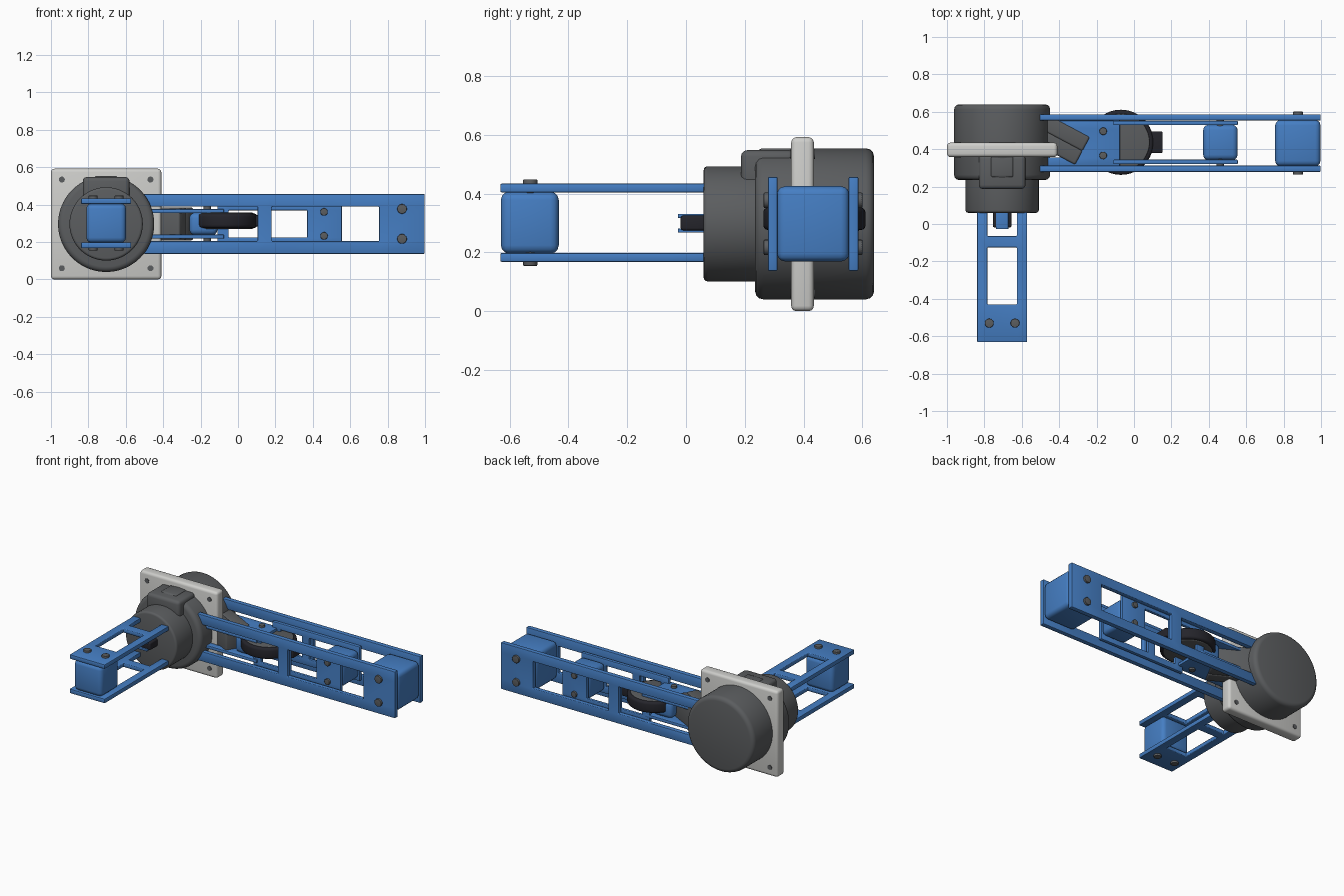
import bpy, bmesh, math
from mathutils import Matrix, Vector

if "Cube" in bpy.data.objects:
    bpy.data.objects.remove(bpy.data.objects["Cube"], do_unlink=True)


def material(name, r, g, b):
    m = bpy.data.materials.new(name)
    m.use_nodes = True
    m.diffuse_color = (r, g, b, 1)
    bsdf = next(n for n in m.node_tree.nodes if n.type == "BSDF_PRINCIPLED")
    bsdf.inputs["Base Color"].default_value = (r, g, b, 1)
    return m


BLUE = material("blue", 0.06, 0.21, 0.55)
GREY = material("dark grey", 0.105, 0.11, 0.115)
BLACK = material("black", 0.018, 0.018, 0.024)
WHITE = material("light grey", 0.62, 0.62, 0.60)
parts = []


def finish(name, bm, mat, bevel=0.0, segments=3):
    """Round the hard edges, then make the object."""
    bmesh.ops.recalc_face_normals(bm, faces=bm.faces)
    if bevel:
        hard = [e for e in bm.edges if e.is_manifold and e.calc_face_angle() > 0.6]
        bmesh.ops.bevel(bm, geom=hard, offset=bevel, segments=segments,
                        profile=0.5, affect="EDGES", clamp_overlap=True)
    mesh = bpy.data.meshes.new(name)
    bm.to_mesh(mesh)
    bm.free()
    mesh.materials.append(mat)
    ob = bpy.data.objects.new(name, mesh)
    bpy.context.collection.objects.link(ob)
    parts.append(ob)
    return ob


def box(name, lo, hi, mat, bevel=0.01, frame=Matrix()):
    lo, hi = Vector(lo), Vector(hi)
    bm = bmesh.new()
    bmesh.ops.create_cube(bm, size=1)
    for v in bm.verts:
        v.co = frame @ ((lo + hi) / 2 + v.co * (hi - lo))
    return finish(name, bm, mat, bevel)


def cylinder(name, centre, radius, depth, mat, frame=Matrix(), bevel=0.0, sides=64):
    """Cylinder along the frame's third axis."""
    bm = bmesh.new()
    bmesh.ops.create_cone(bm, cap_ends=True, segments=sides, radius1=radius,
                          radius2=radius, depth=depth)
    bmesh.ops.transform(bm, matrix=frame @ Matrix.Translation(centre), verts=bm.verts)
    return finish(name, bm, mat, bevel)


def axes(origin, u, w, n):
    m = Matrix((u, w, n)).transposed().to_4x4()
    m.translation = origin
    return m


def link_plate(name, frame, start, bars, half, window, n, thick):
    """Flat plate: two long rails joined by solid bars, with open windows between."""
    us = sorted({start, *[u for bar in bars for u in bar]})
    ws = [-half, -window, window, half]
    bm = bmesh.new()
    grid = [[bm.verts.new((u, w, n - thick / 2)) for w in ws] for u in us]
    for i in range(len(us) - 1):
        mid = (us[i] + us[i + 1]) / 2
        solid = any(a < mid < b for a, b in bars)
        for j in range(3):
            if j != 1 or solid:
                bm.faces.new((grid[i][j], grid[i + 1][j], grid[i + 1][j + 1], grid[i][j + 1]))
    out = bmesh.ops.extrude_face_region(bm, geom=bm.faces[:])
    top = [g for g in out["geom"] if isinstance(g, bmesh.types.BMVert)]
    bmesh.ops.translate(bm, vec=(0, 0, thick), verts=top)
    bmesh.ops.delete(bm, geom=[v for v in bm.verts if not v.link_faces], context="VERTS")
    bmesh.ops.transform(bm, matrix=frame, verts=bm.verts)
    finish(name, bm, BLUE, 0.005, 2)


def arm(name, frame, start, bars, half, window, gap, thick, block, bolt_u, bolt_w, bolt_r):
    """Two mirrored plates with a rounded block clamped between them."""
    for side, label in ((1, "upper"), (-1, "lower")):
        link_plate(f"{name}_{label}_plate", frame, start, bars, half, window, side * gap, thick)
    u0, u1, w = block
    n = gap - thick / 2 + 0.002
    box(f"{name}_block", (u0, -w, -n), (u1, w, n), BLUE, 0.028, frame)
    for s in (1, -1):
        cylinder(f"{name}_bolt", (bolt_u, s * bolt_w, 0), bolt_r, 2 * gap + thick + 0.028,
                 GREY, frame, 0.003, 20)


X, Y, Z = Vector((1, 0, 0)), Vector((0, 1, 0)), Vector((0, 0, 1))
MZ = 0.297
motor = axes((-0.705, 0, MZ), X, Z, -Y)

# Main motor, mounting plate and its screws
cylinder("motor_body", (0, 0, -0.4375), 0.257, 0.405, GREY, motor, 0.028, 96)
cylinder("motor_front", (0, 0, -0.2), 0.196, 0.28, GREY, motor, 0.014, 96)
box("mounting_plate", (-0.295, -0.297, -0.435), (0.295, 0.295, -0.358), WHITE, 0.018, motor)
for sx in (-1, 1):
    for sz in (-1, 1):
        cylinder("mounting_screw", (sx * 0.237, sz * 0.237, -0.397), 0.016, 0.084,
                 GREY, motor, 0.0, 20)

# Connector housing on top of the motor
box("connector_housing", (-0.83, 0.187, 0.40), (-0.58, 0.37, 0.548), GREY, 0.022)
box("connector_lid", (-0.765, 0.25, 0.53), (-0.645, 0.36, 0.554), GREY, 0.01)

# Long arm reaching to the side
arm("long_arm", axes((0, 0.4325, MZ), X, Z, -Y), -0.505, [(0.105, 0.18), (0.755, 0.998)],
    0.16, 0.092, 0.1375, 0.033, (0.755, 0.997, 0.128), 0.877, 0.08, 0.026)

# Inner arm nested in the long arm
arm("inner_arm", axes((0, 0.436, MZ), X, Z, -Y), -0.11,
    [(-0.11, -0.05), (0.115, 0.17), (0.37, 0.555)],
    0.118, 0.073, 0.104, 0.024, (0.37, 0.554, 0.095), 0.46, 0.064, 0.02)

# Short bracket that holds the wheel
arm("wheel_bracket", axes((0, 0.431, MZ), X, Y, Z), -0.5, [(-0.33, -0.075)],
    0.122, 0.075, 0.068, 0.022, (-0.26, -0.11, 0.1), -0.165, 0.065, 0.02)

# Short arm reaching to the front
arm("front_arm", axes((-0.705, 0, 0.301), -Y, X, Z), -0.08, [(0.065, 0.125), (0.43, 0.632)],
    0.134, 0.079, 0.118, 0.03, (0.433, 0.63, 0.106), 0.53, 0.069, 0.024)

# Wheel lying flat, with hub discs and end tab
wheel = Matrix.Translation((-0.07, 0.437, 0.314))
cylinder("wheel_tyre", (0, 0, 0), 0.174, 0.076, BLACK, wheel, 0.016, 64)
cylinder("wheel_hub", (0, 0, 0), 0.153, 0.086, GREY, wheel, 0.006, 64)
box("wheel_tab", (0.1, -0.057, -0.03), (0.223, 0.057, 0.03), BLACK, 0.006, wheel)

# Angled joint between motor and wheel bracket
joint = Matrix.Translation((-0.275, 0.39, MZ)) @ Matrix.Rotation(math.radians(-28), 4, "Z")
box("joint_inner_half", (-0.34, -0.002, -0.088), (0, 0.084, 0.088), GREY, 0.012, joint)
box("joint_outer_half", (-0.34, -0.084, -0.088), (0, 0.002, 0.088), GREY, 0.012, joint)

# Small output coupling on the motor face
box("coupling_core", (-0.755, -0.018, 0.275), (-0.655, 0.08, 0.325), BLACK, 0.008)
for z in (0.274, 0.324):
    box("coupling_cheek", (-0.738, -0.028, z - 0.007), (-0.672, 0.08, z + 0.007), BLUE, 0.003)

# Smooth shading with crisp edges
bpy.ops.object.select_all(action="DESELECT")
for ob in parts:
    ob.select_set(True)
bpy.context.view_layer.objects.active = parts[0]
bpy.ops.object.shade_smooth_by_angle(angle=math.radians(35))
